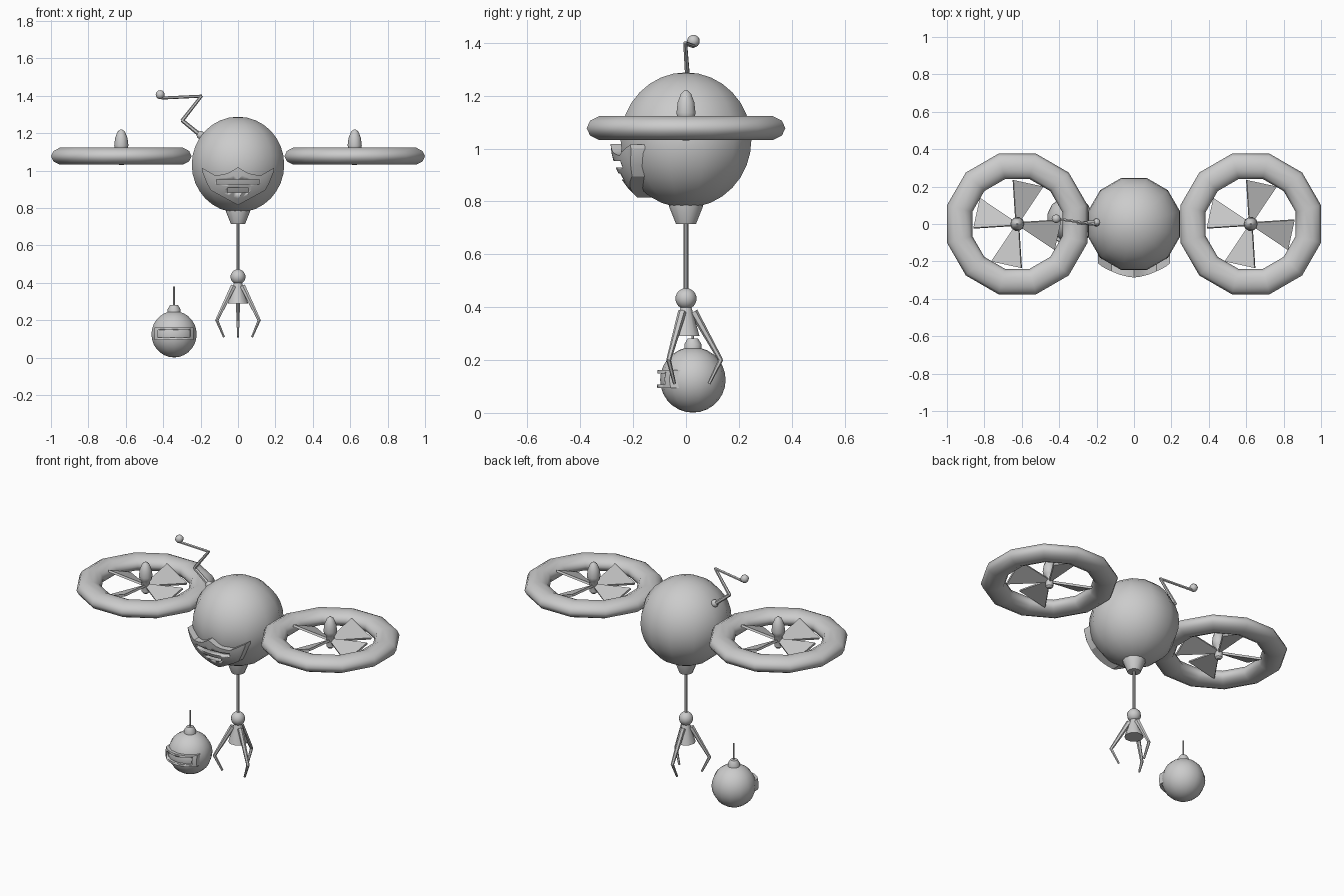
import bpy, bmesh
from math import sin, cos, pi, radians, sqrt
from mathutils import Vector, Matrix

if "Cube" in bpy.data.objects:
    bpy.data.objects.remove(bpy.data.objects["Cube"])


def finish(name, bm, angle=40):
    bmesh.ops.recalc_face_normals(bm, faces=bm.faces)
    me = bpy.data.meshes.new(name)
    bm.to_mesh(me)
    bm.free()
    ob = bpy.data.objects.new(name, me)
    bpy.context.collection.objects.link(ob)
    bpy.ops.object.select_all(action='DESELECT')
    ob.select_set(True)
    bpy.context.view_layer.objects.active = ob
    bpy.ops.object.shade_smooth_by_angle(angle=radians(angle))
    return ob


def sphere(name, loc, r, seg=12, rings=12, turn=0, scale=(1, 1, 1)):
    bm = bmesh.new()
    mat = Matrix.Translation(loc) @ Matrix.Rotation(turn, 4, 'Z') @ Matrix.Diagonal((*scale, 1))
    bmesh.ops.create_uvsphere(bm, u_segments=seg, v_segments=rings, radius=r, matrix=mat)
    return finish(name, bm, 50)


def lathe(name, loc, profile, seg=12):
    """Turned solid from (radius, z) points, ends capped."""
    bm = bmesh.new()
    rings = [[bm.verts.new((loc[0] + r * cos(2 * pi * i / seg), loc[1] + r * sin(2 * pi * i / seg), z))
              for i in range(seg)] for r, z in profile]
    for a, b in zip(rings, rings[1:]):
        for i in range(seg):
            j = (i + 1) % seg
            bm.faces.new((a[i], a[j], b[j], b[i]))
    bm.faces.new(rings[0])
    bm.faces.new(rings[-1])
    return finish(name, bm)


def links(name, points, radii, seg=6):
    """Chain of tapered rods through the points."""
    bm = bmesh.new()
    for a, b, ra, rb in zip(points, points[1:], radii, radii[1:]):
        a, b = Vector(a), Vector(b)
        d = b - a
        mat = Matrix.Translation((a + b) / 2) @ d.to_track_quat('Z', 'Y').to_matrix().to_4x4()
        bmesh.ops.create_cone(bm, cap_ends=True, segments=seg, radius1=ra, radius2=rb,
                              depth=d.length + 0.006, matrix=mat)
    return finish(name, bm)


def interp(table, x):
    for (x0, z0), (x1, z1) in zip(table, table[1:]):
        if x <= x1 + 1e-6:
            return z0 + (z1 - z0) * (x - x0) / (x1 - x0)
    return table[-1][1]


def shell_plate(name, centre, r, thick, top, bottom, half, slots, cols=16, rows=6):
    """Spherical plate on the front (-y) side, with box slots cut through it."""
    cx, cy, cz = centre
    bm = bmesh.new()
    grids = []
    for rad in (r, r - thick):
        grid = []
        for i in range(cols + 1):
            x = half * (2 * i / cols - 1)
            hi, lo = interp(top, abs(x)), interp(bottom, abs(x))
            col = []
            for j in range(rows + 1):
                z = lo + (hi - lo) * j / rows
                y = -sqrt(max(rad * rad - x * x - (z - cz) ** 2, 0.0))
                col.append(bm.verts.new((cx + x, cy + y, z)))
            grid.append(col)
        grids.append(grid)
        for a, b in zip(grid, grid[1:]):
            for j in range(rows):
                bm.faces.new((a[j], b[j], b[j + 1], a[j + 1]))
    # walls joining the outer and inner skins
    rim = [(i, 0) for i in range(cols)] + [(cols, j) for j in range(rows)]
    rim += [(i, rows) for i in range(cols, 0, -1)] + [(0, j) for j in range(rows, 0, -1)]
    o, n = grids
    for (i, j), (k, l) in zip(rim, rim[1:] + rim[:1]):
        bm.faces.new((o[i][j], o[k][l], n[k][l], n[i][j]))
    ob = finish(name, bm, 30)
    for w, z0, z1 in slots:
        cb = bmesh.new()
        bmesh.ops.create_cube(cb, size=1, matrix=Matrix.Translation((cx, cy - r, (z0 + z1) / 2))
                              @ Matrix.Diagonal((2 * w, 2 * r, z1 - z0, 1)))
        cut = finish(name + "_cutter", cb)
        cut.hide_render = True
        cut.hide_set(True)
        m = ob.modifiers.new("slot", 'BOOLEAN')
        m.object, m.operation, m.solver = cut, 'DIFFERENCE', 'EXACT'
    return ob


# body with face plate
sphere("body", (0, 0, 1.032), 0.256, 12, 16, radians(15))
shell_plate("face_plate", (0, 0, 1.033), 0.286, 0.04,
            [(0, 1.018), (0.055, 0.985), (0.12, 0.973), (0.193, 1.015)],
            [(0, 0.815), (0.155, 0.9), (0.193, 1.0)], 0.193,
            [(0.115, 0.928, 0.953), (0.057, 0.882, 0.906)])

# rotors
for side, s in (("left", -1), ("right", 1)):
    x, z = 0.624 * s, 1.077
    bpy.ops.mesh.primitive_torus_add(major_segments=12, minor_segments=10, major_radius=0.319,
                                     minor_radius=0.07, location=(x, 0, z), rotation=(0, 0, radians(15)))
    ring = bpy.context.object
    ring.name = side + "_rotor_ring"
    ring.scale.z = 0.68
    bpy.ops.object.shade_smooth_by_angle(angle=radians(50))
    lathe(side + "_rotor_hub", (x, 0), [(0.012, 1.03), (0.022, 1.04), (0.022, 1.1), (0.034, 1.115),
                                        (0.038, 1.135), (0.033, 1.175), (0.02, 1.208), (0.004, 1.221)], 10)
    bm = bmesh.new()
    for k in range(4):
        spin = Matrix.Translation((x, 0, z)) @ Matrix.Rotation(k * pi / 2, 4, 'Z')
        outline = [(-0.006, 0.015, 0.006), (-0.02, 0.235, 0.035), (0.14, 0.2, -0.03), (0.014, 0.012, -0.006)]
        up = [bm.verts.new(spin @ Vector((a, b, c + 0.005))) for a, b, c in outline]
        dn = [bm.verts.new(spin @ Vector((a - 0.005, b, c - 0.007))) for a, b, c in outline]
        bm.faces.new(up)
        bm.faces.new(dn[::-1])
        for i in range(4):
            j = (i + 1) % 4
            bm.faces.new((up[j], up[i], dn[i], dn[j]))
    finish(side + "_rotor_blades", bm, 20)

# bent antenna
links("antenna", [(-0.19, 0.01, 1.18), (-0.298, 0.006, 1.268), (-0.196, -0.003, 1.398), (-0.405, 0.027, 1.388)],
      [0.012, 0.01, 0.008, 0.008])
sphere("antenna_base", (-0.2, 0.008, 1.19), 0.022, 8, 6)
sphere("antenna_tip", (-0.416, 0.028, 1.406), 0.024, 8, 8)

# arm and claw
lathe("neck", (0, 0), [(0.038, 0.715), (0.065, 0.782), (0.065, 0.8)])
lathe("arm_rod", (0, 0), [(0.009, 0.45), (0.009, 0.73)], 8)
sphere("claw_joint", (0, 0, 0.432), 0.04)
lathe("claw_palm", (0, 0), [(0.054, 0.29), (0.02, 0.405)], 10)
for k in range(3):
    a = radians(90 + 120 * k)
    links("claw_finger_%d" % (k + 1),
          [(r * cos(a), r * sin(a), z) for r, z in ((0.03, 0.38), (0.131, 0.2), (0.088, 0.113))],
          [0.016, 0.009, 0.006])

# small round bomb with visor frame, cap and fuse
bx, by = -0.342, 0.026
sphere("bomb", (bx, by, 0.125), 0.124, 14, 14)
shell_plate("bomb_visor_frame", (bx, by, 0.125), 0.138, 0.025, [(0, 0.162), (0.105, 0.162)],
            [(0, 0.095), (0.105, 0.095)], 0.105, [(0.086, 0.108, 0.149)], 12, 2)
lathe("bomb_cap", (bx, by), [(0.034, 0.235), (0.034, 0.26), (0.02, 0.282)], 10)
lathe("bomb_fuse", (bx, by), [(0.005, 0.27), (0.005, 0.38)], 6)
